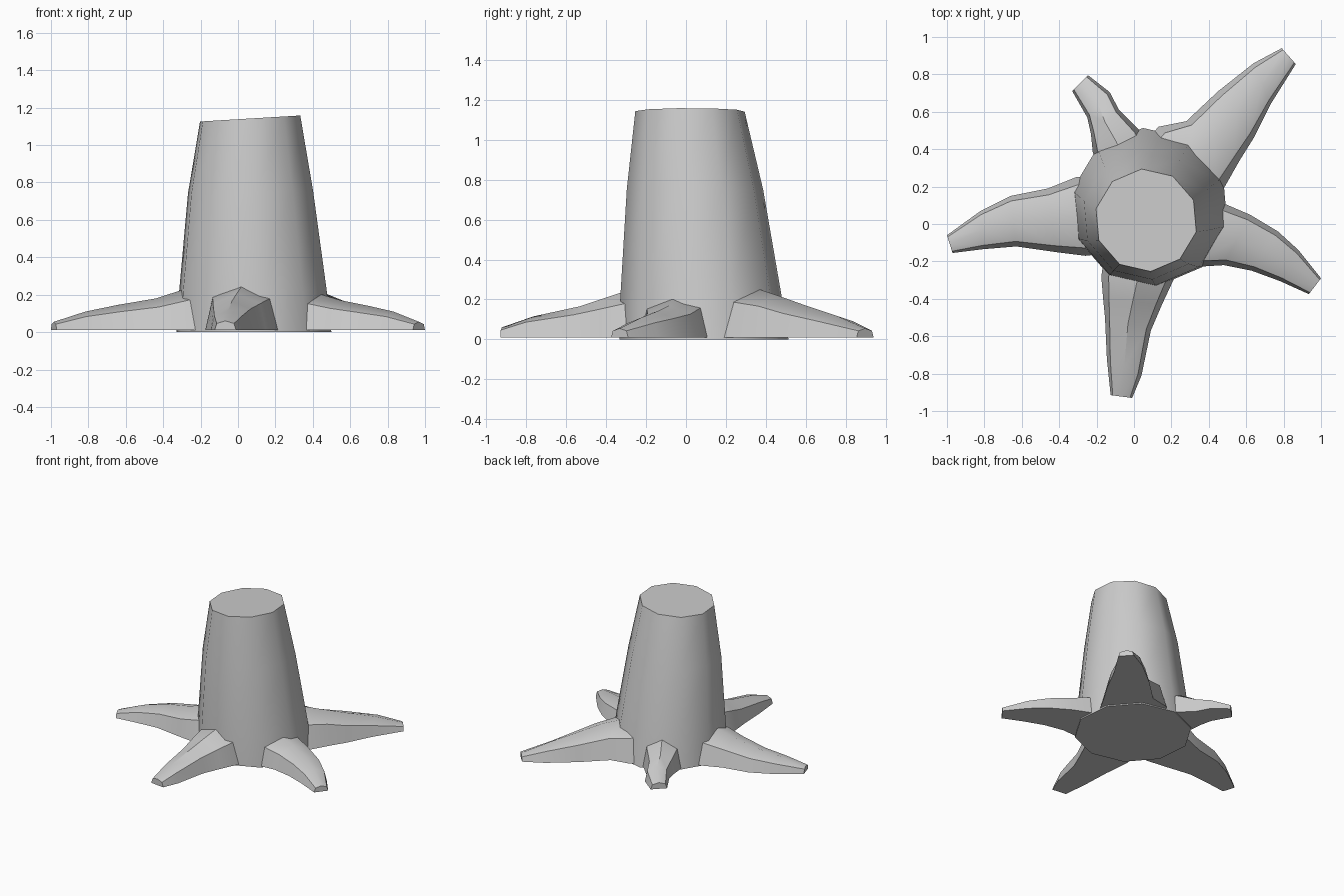
import bpy, math
from mathutils import Vector

cube = bpy.data.objects.get("Cube")
if cube:
    bpy.data.objects.remove(cube, do_unlink=True)

grey = bpy.data.materials.new("plain grey")
grey.use_nodes = True
COLOUR = (0.6, 0.6, 0.6, 1)
grey.diffuse_color = COLOUR
grey.node_tree.nodes["Principled BSDF"].inputs["Base Color"].default_value = COLOUR


def loft(name, rings):
    """Skin a list of equal closed rings and cap both ends."""
    n = len(rings[0])
    verts = [p for ring in rings for p in ring]
    faces = [(r * n + i, r * n + (i + 1) % n, (r + 1) * n + (i + 1) % n, (r + 1) * n + i)
             for r in range(len(rings) - 1) for i in range(n)]
    last = (len(rings) - 1) * n
    faces += [tuple(reversed(range(n))), tuple(range(last, last + n))]
    mesh = bpy.data.meshes.new(name)
    mesh.from_pydata(verts, [], faces)
    mesh.materials.append(grey)
    obj = bpy.data.objects.new(name, mesh)
    bpy.context.collection.objects.link(obj)
    bpy.ops.object.select_all(action='DESELECT')
    obj.select_set(True)
    bpy.context.view_layer.objects.active = obj
    bpy.ops.object.mode_set(mode='EDIT')
    bpy.ops.mesh.select_all(action='SELECT')
    bpy.ops.mesh.normals_make_consistent(inside=False)
    bpy.ops.object.mode_set(mode='OBJECT')
    bpy.ops.object.shade_smooth_by_angle(angle=math.radians(42))
    return obj


# Trunk: ten-sided, leaning and tapering, with a slanted cut on top
def trunk_ring(x, y, z, radius, slope):
    ring = []
    for i in range(10):
        a = math.radians(95 + 36 * i)
        dx, dy = radius * math.cos(a), radius * math.sin(a)
        ring.append((x + dx, y + dy, z + slope * dx))
    return ring


loft("trunk", [trunk_ring(0.085, 0.09, 0, 0.425, 0),
               trunk_ring(0.08, 0.075, 0.22, 0.405, 0),
               trunk_ring(0.067, 0.045, 0.75, 0.343, 0.02),
               trunk_ring(0.065, 0.02, 1.142, 0.275, 0.06)])

# Roots: flat-bottomed arched sections between two edges seen in plan
ARCH = [(0, 0), (0.1, 0.73), (0.5, 1), (0.9, 0.73), (1, 0)]
FLOOR = 0.01


def root(name, edge_a, edge_b, heights):
    a = [Vector(p) for p in edge_a]
    b = [Vector(p) for p in edge_b]
    # one more section carries the root into the trunk
    inward = (Vector((0.08, 0.08)) - (a[-1] + b[-1]) / 2).normalized() * 0.2
    a.append(a[-1] + inward)
    b.append(b[-1] + inward)
    rings = []
    for p, q, h in zip(a, b, heights + heights[-1:]):
        rings.append([(*p.lerp(q, t), FLOOR + (h - FLOOR) * k) for t, k in ARCH])
    loft(name, rings)


root("right_root",
     [(-1, -.06), (-.82, .07), (-.66, .15), (-.46, .19), (-.31, .25)],
     [(-.97, -.155), (-.81, -.135), (-.63, -.12), (-.42, -.15), (-.26, -.17)],
     [.055, .11, .145, .18, .23])
root("back_right_root",
     [(-.33, .71), (-.25, .57), (-.23, .48), (-.22, .38)],
     [(-.245, .795), (-.13, .705), (-.08, .61), (.03, .5)],
     [.06, .12, .16, .22])
root("front_root",
     [(-.125, -.915), (-.145, -.72), (-.155, -.5), (-.165, -.4), (-.175, -.28)],
     [(-.01, -.93), (.04, -.81), (.09, -.57), (.15, -.43), (.22, -.28)],
     [.06, .115, .165, .205, .25])
root("left_root",
     [(1, -.29), (.88, -.14), (.77, -.04), (.62, .05), (.48, .11)],
     [(.935, -.375), (.78, -.305), (.63, -.25), (.48, -.22), (.32, -.23)],
     [.055, .11, .14, .17, .215])
root("back_left_root",
     [(.79, .94), (.64, .86), (.45, .71), (.28, .55), (.13, .52)],
     [(.865, .855), (.73, .64), (.64, .46), (.565, .34), (.48, .19)],
     [.055, .12, .175, .225, .255])
